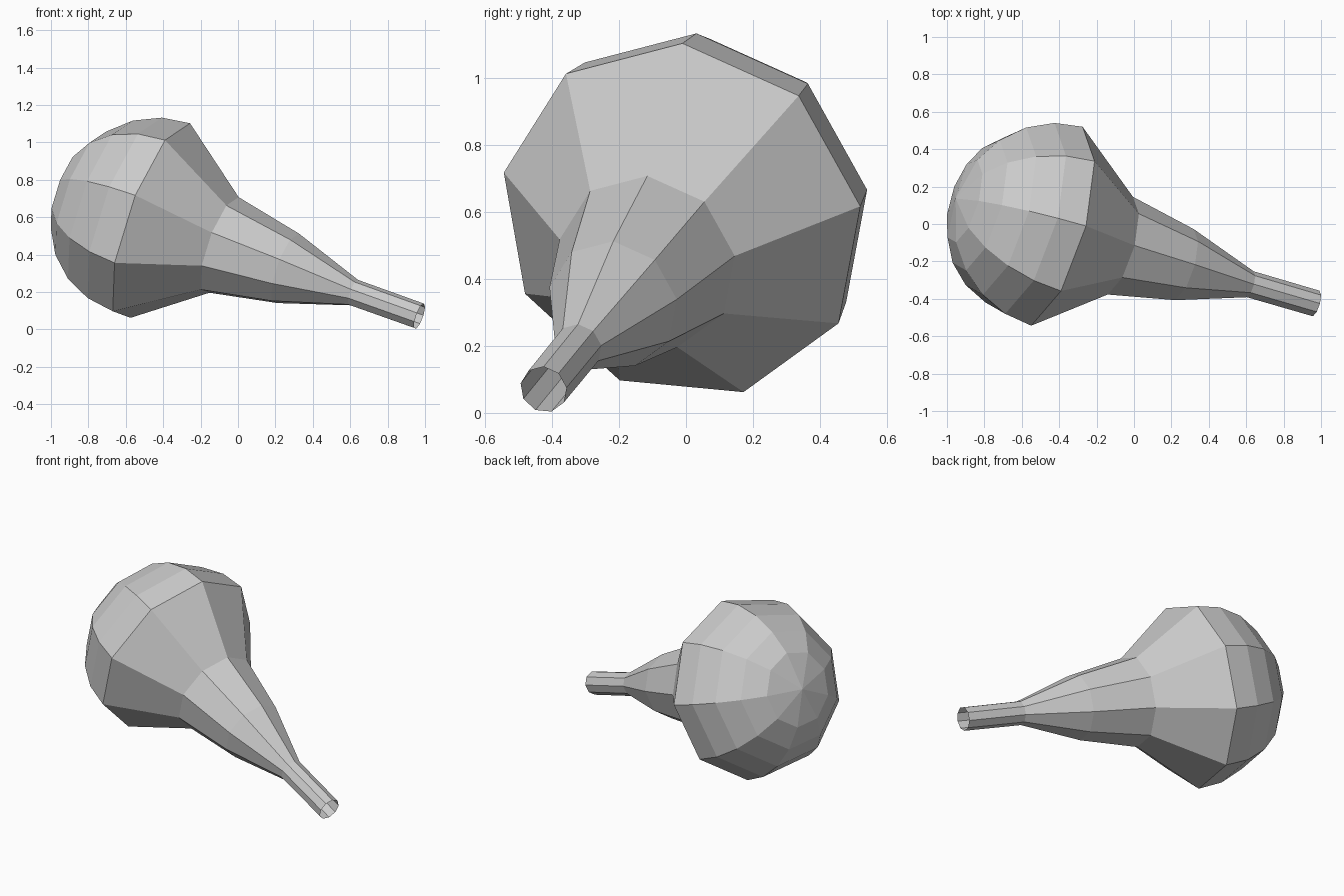
import bpy, bmesh, math
from mathutils import Vector, Matrix

if "Cube" in bpy.data.objects:
    bpy.data.objects.remove(bpy.data.objects["Cube"])

SIDES = 9
R = 0.56                                    # bulb radius
CENTRE = Vector((-0.445, -0.012, 0.575))    # centre of the bulb
TIP = Vector((0.97, -0.425, 0.07))          # centre of the spout opening

# Local frame: z runs from bulb to tip, x points at the first corner
axis = (TIP - CENTRE).normalized()
u = Vector((0.185, 0.002, 0.525))
u = (u - axis * u.dot(axis)).normalized()
v = axis.cross(u)
frame = Matrix.Translation(CENTRE) @ Matrix((u, v, axis)).transposed().to_4x4()

# Profile (radius, distance along axis): domed bulb, then tapering spout
step = math.pi / 11
profile = [(R * math.cos(i * step), -R * math.sin(i * step)) for i in range(4, -1, -1)]
profile += [(0.275, 0.392), (0.2, 0.775), (0.073, 1.17), (0.072, (TIP - CENTRE).length)]

bm = bmesh.new()
rings = [[bm.verts.new((r * math.cos(2 * math.pi * k / SIDES),
                        r * math.sin(2 * math.pi * k / SIDES), t))
          for k in range(SIDES)] for r, t in profile]
apex = bm.verts.new((0, 0, -R))

# Rounded end closes in a fan; the spout end stays open
for k in range(SIDES):
    n = (k + 1) % SIDES
    bm.faces.new((apex, rings[0][n], rings[0][k]))
    for a, b in zip(rings, rings[1:]):
        bm.faces.new((a[k], a[n], b[n], b[k]))

bm.transform(frame)
mesh = bpy.data.meshes.new("squeeze_bulb")
bm.to_mesh(mesh)
bm.free()
bpy.context.collection.objects.link(bpy.data.objects.new("squeeze_bulb", mesh))
